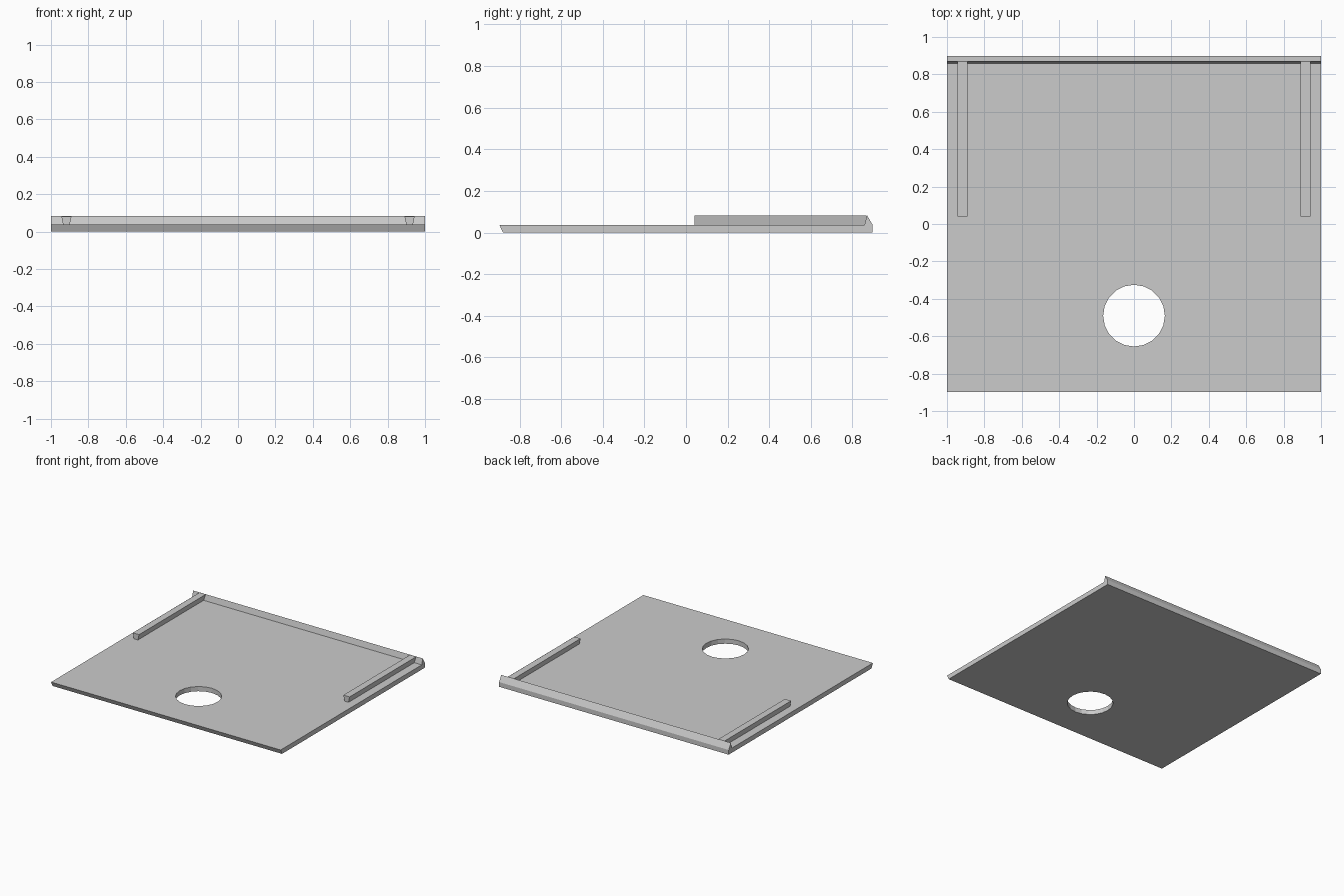
import bpy
import math

cube = bpy.data.objects.get("Cube")
if cube:
    bpy.data.objects.remove(cube, do_unlink=True)

# One plain grey for the whole panel
GREY = (0.6, 0.6, 0.6, 1.0)
grey = bpy.data.materials.new("plain grey")
grey.use_nodes = True
grey.diffuse_color = GREY
grey.node_tree.nodes["Principled BSDF"].inputs["Base Color"].default_value = GREY

HALF_WIDTH = 1.0
TOP = 0.037      # upper surface of the plate
CREST = 0.083    # height of the lip and rails


def prism(name, start, end):
    """Solid between two matching end outlines."""
    n = len(start)
    faces = [tuple(range(n)), tuple(reversed(range(n, 2 * n)))]
    faces += [(i, i + n, (i + 1) % n + n, (i + 1) % n) for i in range(n)]
    mesh = bpy.data.meshes.new(name)
    mesh.from_pydata(start + end, [], faces)
    mesh.materials.append(grey)
    obj = bpy.data.objects.new(name, mesh)
    bpy.context.collection.objects.link(obj)
    # Make all normals point outwards
    import bmesh
    bm = bmesh.new()
    bm.from_mesh(mesh)
    bmesh.ops.recalc_face_normals(bm, faces=bm.faces)
    bm.to_mesh(mesh)
    bm.free()
    return obj


# Plate with undercut front edge and a wedge-shaped lip along the back
profile = [(-0.88, 0), (0.897, 0), (0.897, TOP), (0.87, CREST),
           (0.858, TOP), (-0.897, TOP)]
plate = prism("plate_with_lip",
              [(-HALF_WIDTH, y, z) for y, z in profile],
              [(HALF_WIDTH, y, z) for y, z in profile])

# Round finger hole
hole = [(0.165 * math.cos(a), -0.49 + 0.165 * math.sin(a))
        for a in (math.tau * i / 20 for i in range(20))]
cutter = prism("hole_cutter",
               [(x, y, -0.1) for x, y in hole],
               [(x, y, 0.2) for x, y in hole])
cutter.hide_render = True
cut = plate.modifiers.new("finger_hole", "BOOLEAN")
cut.operation = "DIFFERENCE"
cut.solver = "EXACT"
cut.object = cutter
bpy.context.view_layer.objects.active = plate
bpy.ops.object.modifier_apply(modifier=cut.name)
bpy.data.objects.remove(cutter, do_unlink=True)

# Dovetail rails, wider at the top, running into the lip
for side, name in ((1, "left_rail"), (-1, "right_rail")):
    section = [(0.9, TOP), (0.935, TOP), (0.944, CREST - 0.001), (0.89, CREST - 0.001)]
    prism(name,
          [(side * x, 0.04, z) for x, z in section],
          [(side * x, 0.859 if z == TOP else 0.869, z) for x, z in section])
